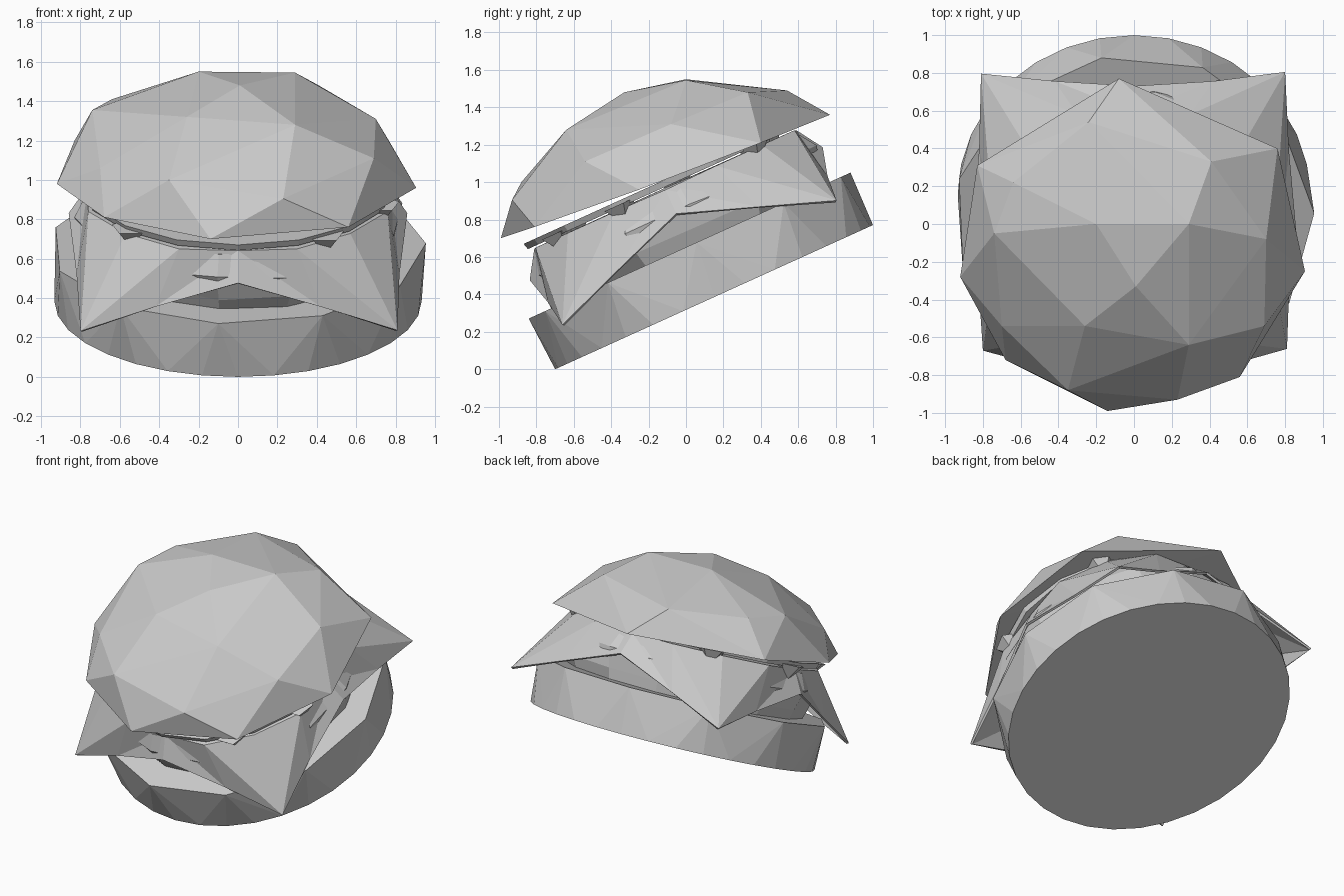
import bpy, bmesh, random
from math import sin, cos, pi, radians
from mathutils import Matrix

if "Cube" in bpy.data.objects:
    bpy.data.objects.remove(bpy.data.objects["Cube"])

random.seed(4)
# the stack leans back to front; parts below the crown are modelled flat, then tilted
TILT = Matrix.Translation((0, 0.15, 0.385)) @ Matrix.Rotation(radians(24.4), 4, 'X')


def finish(name, bm, tilt=True):
    bmesh.ops.recalc_face_normals(bm, faces=bm.faces[:])
    me = bpy.data.meshes.new(name)
    bm.to_mesh(me)
    bm.free()
    if tilt:
        me.transform(TILT)
    ob = bpy.data.objects.new(name, me)
    bpy.context.collection.objects.link(ob)
    return ob


def ring(n, r, z, start=0.0, wobble=0.0):
    pts = []
    for i in range(n):
        a = start + 2 * pi * i / n
        q = r + random.uniform(-wobble, wobble)
        pts.append((q * cos(a), q * sin(a), z + random.uniform(-wobble, wobble)))
    return pts


def hull(name, pts, tilt=True):
    bm = bmesh.new()
    for p in pts:
        bm.verts.new(p)
    res = bmesh.ops.convex_hull(bm, input=bm.verts[:])
    loose = [v for v in bm.verts if not v.link_faces]
    bmesh.ops.delete(bm, geom=loose, context='VERTS')
    return finish(name, bm, tilt)


def loft(name, rings):
    bm = bmesh.new()
    rows = [[bm.verts.new(p) for p in r] for r in rings]
    n = len(rows[0])
    for a, b in zip(rows, rows[1:]):
        for i in range(n):
            j = (i + 1) % n
            bm.faces.new((a[i], a[j], b[j], b[i]))
    bm.faces.new(rows[0])
    bm.faces.new(rows[-1])
    return finish(name, bm)


# bottom bun: round base, coarse upper rim
hull("bottom_bun", ring(32, 0.933, 0) + ring(11, 0.955, 0.305, radians(-96)))

# patty: bulging irregular disc
loft("patty", [ring(14, r, z, 0.1, w) for r, z, w in
               [(0.77, 0.29, 0.005), (0.81, 0.38, 0.02), (0.83, 0.50, 0.015), (0.78, 0.61, 0.005)]])

# cheese: square sheet with four drooping corners
bm = bmesh.new()
quarter = [(0.77, 0, 0.63), (0.86, 0, 0.49), (0.76, 0.30, 0.635), (0.82, 0.42, 0.34),
           (0.57, 0.57, 0.635), (0.80, 0.81, 0.20), (0.30, 0.76, 0.635), (0.42, 0.82, 0.34)]
quads = []
for k in range(4):
    rot = Matrix.Rotation(k * pi / 2, 4, 'Z')
    quads.append([bm.verts.new((rot @ Matrix.Translation(p)).to_translation()) for p in quarter])
centre = bm.verts.new((0, 0, 0.64))
for k in range(4):
    mt, me_, t1, e1, tc, c, t2, e2 = quads[k]
    nt, ne = quads[(k + 1) % 4][:2]
    inner, outer = [mt, t1, tc, t2, nt], [me_, e1, c, e2, ne]
    for i in range(4):
        bm.faces.new((centre, inner[i], inner[i + 1]))
        if i < 2:
            bm.faces.new((inner[i], outer[i], outer[i + 1]))
            bm.faces.new((inner[i], outer[i + 1], inner[i + 1]))
        else:
            bm.faces.new((inner[i], outer[i], inner[i + 1]))
            bm.faces.new((outer[i], outer[i + 1], inner[i + 1]))
cheese = finish("cheese", bm)
mod = cheese.modifiers.new("thickness", 'SOLIDIFY')
mod.thickness = 0.015

# slice and sauce between cheese and crown
loft("slice", [ring(16, 0.80, 0.645), ring(16, 0.81, 0.68)])
for i, deg in enumerate((-135, -55, -20, 42, 130, 175)):
    a = radians(deg)
    bm = bmesh.new()
    bmesh.ops.create_cone(bm, cap_ends=True, segments=5, radius1=0.02, radius2=0.10, depth=0.09,
                          matrix=Matrix.Translation((0.77 * cos(a), 0.77 * sin(a), 0.615)))
    finish("sauce_drip_%d" % (i + 1), bm)

# top bun: coarse faceted dome, lower edge first, then the crown
rim = [(-0.14, -0.99, 0.70), (0.56, -0.81, 0.76), (0.905, -0.25, 0.96), (0.76, 0.40, 1.21),
       (-0.08, 0.77, 1.36), (-0.83, 0.31, 1.20), (-0.92, -0.28, 0.98), (-0.68, -0.72, 0.81)]
crown = [(-0.20, 0, 1.55), (0.29, 0, 1.545), (0.41, 0.33, 1.48), (-0.24, 0.54, 1.49),
         (-0.64, 0.22, 1.41), (-0.74, -0.05, 1.355), (0.70, -0.08, 1.31), (0.01, -0.33, 1.48),
         (-0.26, -0.54, 1.32), (0.29, -0.64, 1.28), (0.69, -0.54, 1.11), (-0.70, -0.54, 1.06),
         (-0.35, -0.88, 1.0), (0.23, -0.93, 0.905)]
hull("top_bun", rim + crown, tilt=False)
